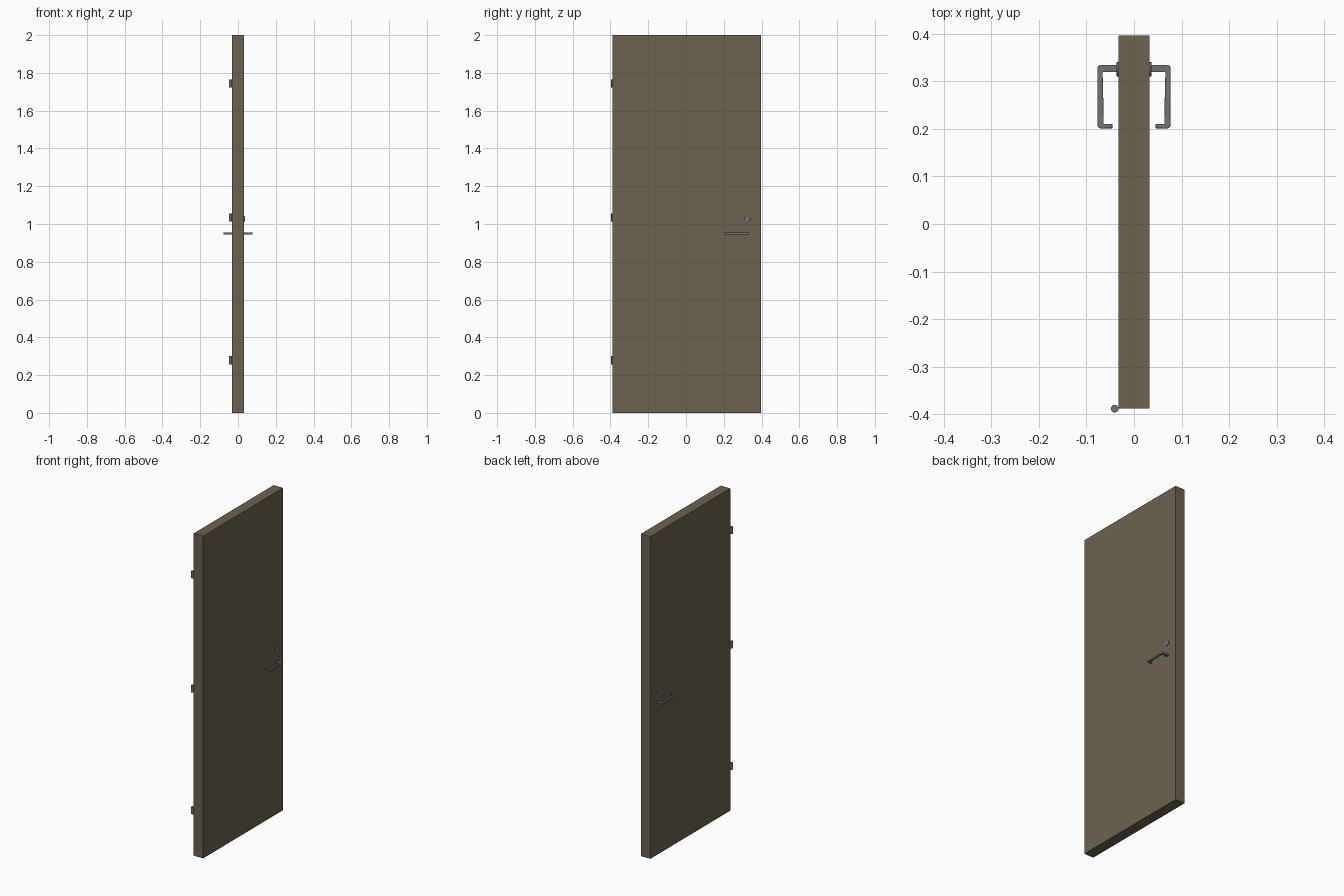
import bpy, bmesh, math

if "Cube" in bpy.data.objects:
    bpy.data.objects.remove(bpy.data.objects["Cube"])


def material(name, color):
    m = bpy.data.materials.new(name)
    m.diffuse_color = color
    m.use_nodes = True
    m.node_tree.nodes["Principled BSDF"].inputs["Base Color"].default_value = m.diffuse_color
    return m


WOOD = material("painted_wood", (0.15, 0.125, 0.08, 1))
METAL = material("dark_metal", (0.17, 0.17, 0.18, 1))


def finish(ob, name, mat, bevel=0.0, segments=2):
    ob.name = name
    ob.data.materials.append(mat)
    if bevel:
        mod = ob.modifiers.new("bevel", 'BEVEL')
        mod.width = bevel
        mod.segments = segments
        mod.limit_method = 'ANGLE'
    return ob


def smooth(ob):
    bpy.ops.object.select_all(action='DESELECT')
    ob.select_set(True)
    bpy.context.view_layer.objects.active = ob
    bpy.ops.object.shade_smooth_by_angle()


def cylinder(name, radius, depth, loc, rot=(0, 0, 0), bevel=0.0):
    bpy.ops.mesh.primitive_cylinder_add(vertices=32, radius=radius, depth=depth,
                                        location=loc, rotation=rot)
    ob = finish(bpy.context.object, name, METAL, bevel)
    smooth(ob)
    return ob


def plate(name, outline, z0, z1):
    """Extrude an xy outline between two heights."""
    bm = bmesh.new()
    face = bm.faces.new([bm.verts.new((x, y, z0)) for x, y in outline])
    new = bmesh.ops.extrude_face_region(bm, geom=[face])["geom"]
    verts = [v for v in new if isinstance(v, bmesh.types.BMVert)]
    bmesh.ops.translate(bm, verts=verts, vec=(0, 0, z1 - z0))
    bmesh.ops.recalc_face_normals(bm, faces=bm.faces)
    mesh = bpy.data.meshes.new(name)
    bm.to_mesh(mesh)
    bm.free()
    ob = bpy.data.objects.new(name, mesh)
    bpy.context.collection.objects.link(ob)
    return ob


# Door leaf
bpy.ops.mesh.primitive_cube_add(size=1, location=(0, 0.004, 1))
door = finish(bpy.context.object, "door_leaf", WOOD)
door.scale = (0.065, 0.784, 2)

# Lever handle outline: neck, grip and short return
LEVER = [(0.030, 0.334), (0.073, 0.334), (0.0765, 0.330), (0.0765, 0.205),
         (0.072, 0.201), (0.045, 0.201), (0.045, 0.210), (0.064, 0.210),
         (0.064, 0.240), (0.066, 0.319), (0.030, 0.319)]

for side, label in ((1, "right"), (-1, "left")):
    # Lever handle
    lever = plate("lever_" + label, [(side * x, y) for x, y in LEVER], 0.944, 0.956)
    finish(lever, "lever_" + label, METAL, 0.0015)
    smooth(lever)
    # Round lock cover above the lever
    cylinder("lock_cover_" + label, 0.0155, 0.006, (side * 0.0335, 0.325, 1.028),
             (0, math.pi / 2, 0), 0.001)

# Hinge barrels
for i, z in enumerate((0.279, 1.034, 1.743)):
    cylinder(f"hinge_{i + 1}", 0.008, 0.043, (-0.0405, -0.388, z))
